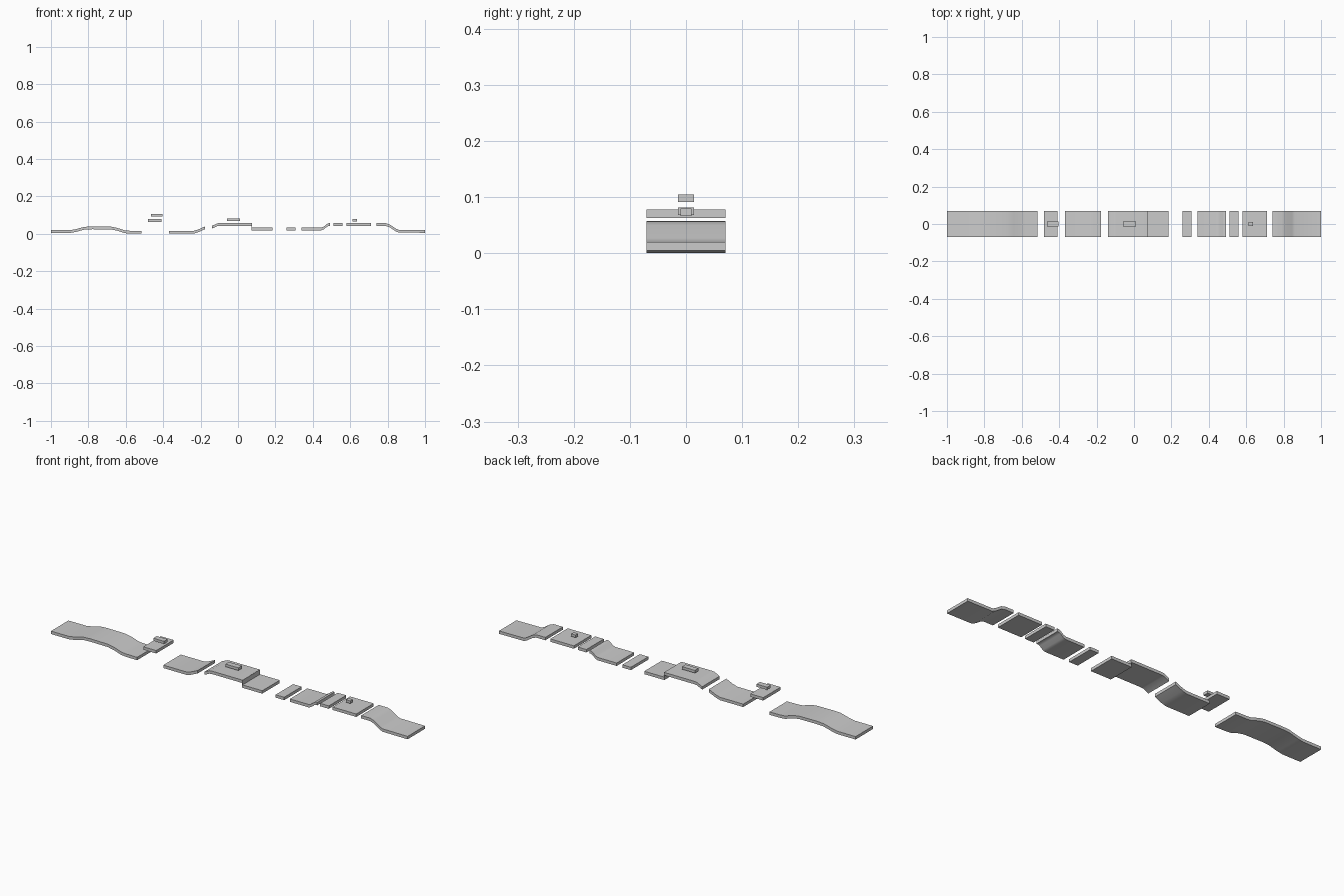
import bpy, bmesh

if "Cube" in bpy.data.objects:
    bpy.data.objects.remove(bpy.data.objects["Cube"])

T = 0.0148   # slab thickness
W = 0.07     # half width of the track


def slab(name, profile, half=W, t=T):
    """Extrude a strip: profile lists (x, underside z); top is t higher."""
    bm = bmesh.new()
    rings = [[bm.verts.new(c) for c in ((x, -half, z), (x, half, z),
                                        (x, half, z + t), (x, -half, z + t))]
             for x, z in profile]
    for a, b in zip(rings, rings[1:]):
        for i in range(4):
            j = (i + 1) % 4
            bm.faces.new((a[i], a[j], b[j], b[i]))
    bm.faces.new(rings[0][::-1])
    bm.faces.new(rings[-1])
    bmesh.ops.recalc_face_normals(bm, faces=bm.faces)
    me = bpy.data.meshes.new(name)
    bm.to_mesh(me)
    bm.free()
    ob = bpy.data.objects.new(name, me)
    bpy.context.collection.objects.link(ob)
    bpy.context.view_layer.objects.active = ob
    ob.select_set(True)
    bpy.ops.object.shade_smooth_by_angle(angle=0.6)
    ob.select_set(False)
    return ob


# Ground pieces, left to right
slab("start_hill", [(-1, 0.004), (-0.9, 0.004), (-0.87, 0.009), (-0.82, 0.022),
                    (-0.78, 0.024), (-0.68, 0.023), (-0.645, 0.016),
                    (-0.605, 0.003), (-0.58, 0.001), (-0.517, 0)])
slab("ramp_up", [(-0.37, 0), (-0.24, 0), (-0.215, 0.007), (-0.177, 0.024)])
slab("raised_ledge", [(-0.14, 0.027), (-0.11, 0.041), (-0.095, 0.0425),
                      (0.0735, 0.0425)])
# Lower step, joined to the ledge by a thin riser
slab("lower_step", [(0.0735, 0.0185), (0.185, 0.0185)])
slab("step_riser", [(0.0725, 0.0185), (0.0745, 0.0185)], t=0.0385)
slab("small_stone", [(0.26, 0.0185), (0.308, 0.0185)])
slab("second_ramp", [(0.34, 0.0185), (0.445, 0.0185), (0.458, 0.023),
                     (0.475, 0.037), (0.485, 0.0415), (0.493, 0.0415)])
slab("narrow_stone", [(0.51, 0.0415), (0.558, 0.0415)])
slab("wide_stone", [(0.58, 0.0415), (0.712, 0.0415)])
slab("end_slope", [(0.74, 0.0415), (0.79, 0.0415), (0.81, 0.035),
                   (0.845, 0.012), (0.86, 0.006), (1, 0.005)])

# Floating platform and small blocks
slab("floating_platform", [(-0.482, 0.063), (-0.41, 0.063)])
for name, x0, x1, z, half in (("platform_block", -0.465, -0.405, 0.091, 0.014),
                              ("ledge_block", -0.06, 0.012, 0.068, 0.014),
                              ("stone_block", 0.612, 0.637, 0.066, 0.01)):
    slab(name, [(x0, z), (x1, z)], half, 0.0135)
